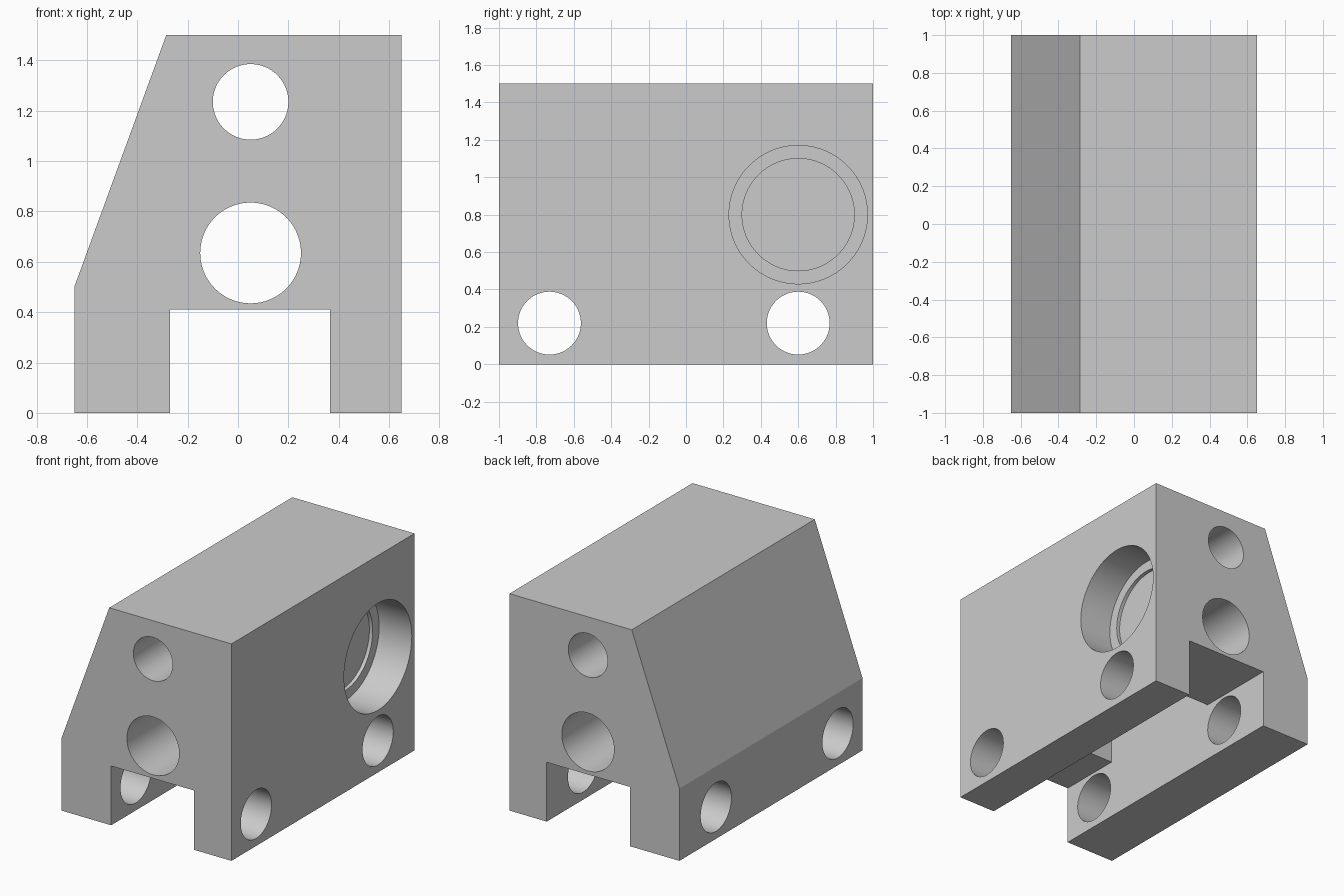
import bpy, bmesh, math
from mathutils import Matrix, Vector

if "Cube" in bpy.data.objects:
    bpy.data.objects.remove(bpy.data.objects["Cube"], do_unlink=True)

grey = bpy.data.materials.new("plain grey")
grey.use_nodes = True
colour = (0.6, 0.6, 0.6, 1)
grey.diffuse_color = colour
grey.node_tree.nodes["Principled BSDF"].inputs["Base Color"].default_value = colour


def make_object(name, bm):
    mesh = bpy.data.meshes.new(name)
    bmesh.ops.recalc_face_normals(bm, faces=bm.faces)
    bm.to_mesh(mesh)
    bm.free()
    mesh.materials.append(grey)
    obj = bpy.data.objects.new(name, mesh)
    bpy.context.collection.objects.link(obj)
    return obj


def cut_cylinder(name, centre, radius, length, axis):
    bm = bmesh.new()
    turn = Vector((0, 0, 1)).rotation_difference(Vector(axis)).to_matrix().to_4x4()
    bmesh.ops.create_cone(bm, cap_ends=True, segments=96, radius1=radius,
                          radius2=radius, depth=length,
                          matrix=Matrix.Translation(centre) @ turn)
    return make_object(name, bm)


def cut_box(name, low, high):
    bm = bmesh.new()
    low, high = Vector(low), Vector(high)
    size = Matrix.Diagonal(high - low).to_4x4()
    bmesh.ops.create_cube(bm, size=1, matrix=Matrix.Translation((low + high) / 2) @ size)
    return make_object(name, bm)


# Main block: end profile with a sloped flank and a slot between two legs
profile = [(-0.65, 0), (-0.27, 0), (-0.27, 0.41), (0.365, 0.41), (0.365, 0),
           (0.65, 0), (0.65, 1.5), (-0.285, 1.5), (-0.65, 0.5)]
bm = bmesh.new()
face = bm.faces.new([bm.verts.new((x, -1, z)) for x, z in profile])
result = bmesh.ops.extrude_face_region(bm, geom=[face])
moved = [v for v in result["geom"] if isinstance(v, bmesh.types.BMVert)]
bmesh.ops.translate(bm, verts=moved, vec=(0, 2, 0))
block = make_object("bearing_block", bm)

X, Y = (1, 0, 0), (0, 1, 0)
cutters = [
    # Deeper pocket in the middle of the slot
    cut_box("pocket_cutter", (-0.27, -0.55, 0.3), (0.365, 0.43, 0.9)),
    # Bores running the full length
    cut_cylinder("upper_bore_cutter", (0.05, 0, 1.235), 0.15, 3, Y),
    cut_cylinder("lower_bore_cutter", (0.05, 0, 0.635), 0.2, 3, Y),
    # Cross holes through both legs
    cut_cylinder("front_cross_hole_cutter", (0, -0.73, 0.22), 0.168, 3, X),
    cut_cylinder("back_cross_hole_cutter", (0, 0.6, 0.22), 0.168, 3, X),
    # Stepped round recess in the side
    cut_cylinder("side_recess_cutter", (0.6, 0.6, 0.8), 0.37, 0.4, X),
    cut_cylinder("side_recess_step_cutter", (0.575, 0.6, 0.8), 0.3, 0.4, X),
]
for cutter in cutters:
    mod = block.modifiers.new(cutter.name, "BOOLEAN")
    mod.operation = "DIFFERENCE"
    mod.solver = "EXACT"
    mod.object = cutter

# Bake the cuts and drop the cutters
bpy.context.view_layer.update()
evaluated = block.evaluated_get(bpy.context.evaluated_depsgraph_get())
finished = bpy.data.meshes.new_from_object(evaluated)
block.modifiers.clear()
block.data = finished
for cutter in cutters:
    bpy.data.objects.remove(cutter, do_unlink=True)

# Smooth bores, crisp edges
bpy.ops.object.select_all(action="DESELECT")
block.select_set(True)
bpy.context.view_layer.objects.active = block
bpy.ops.object.shade_smooth_by_angle(angle=math.radians(20))
